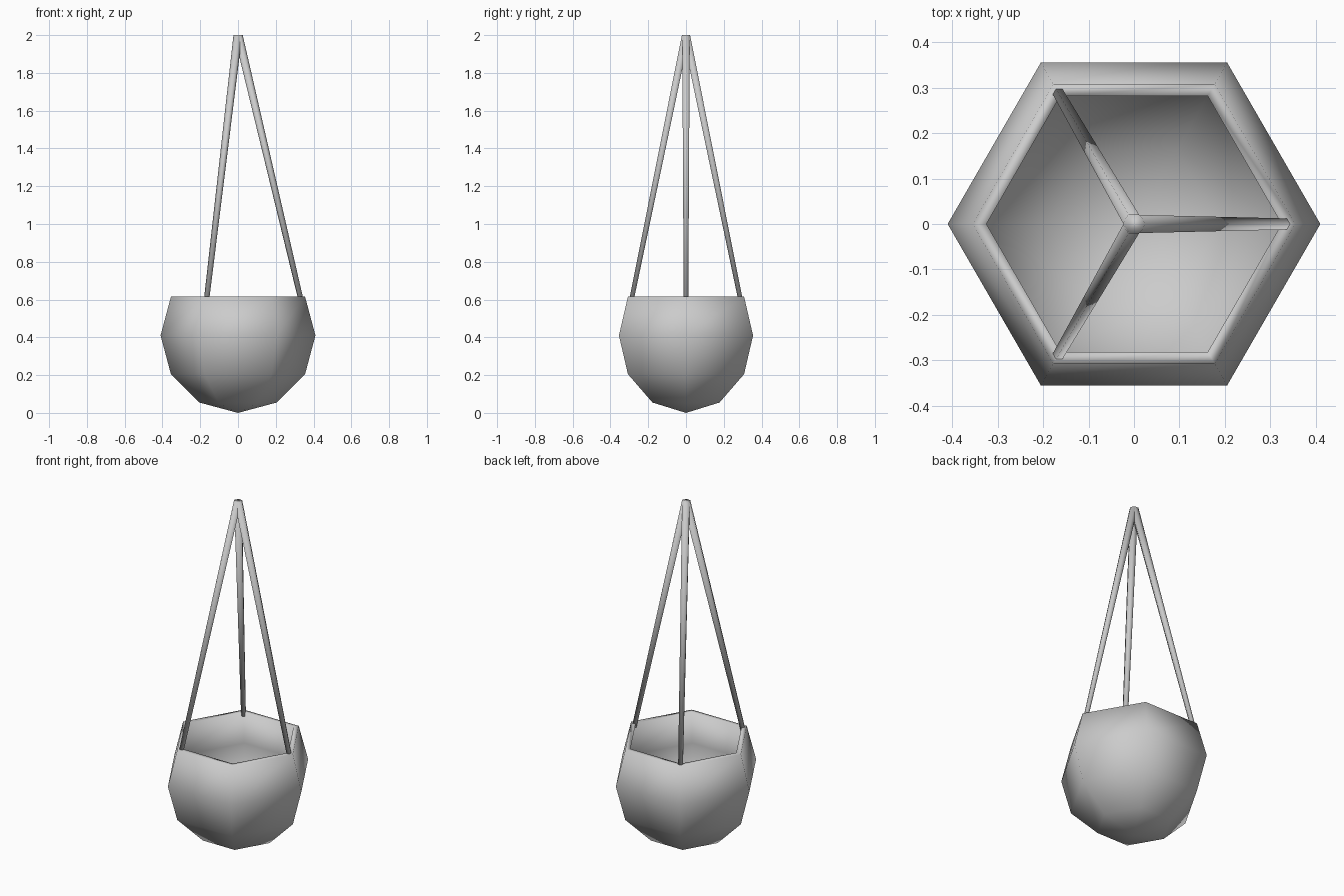
import bpy, bmesh
from math import sin, cos, pi, radians

if "Cube" in bpy.data.objects:
    bpy.data.objects.remove(bpy.data.objects["Cube"])

R, WALL, SIDES = 0.41, 0.035, 6


def make_object(name, bm):
    bmesh.ops.recalc_face_normals(bm, faces=bm.faces)
    for f in bm.faces:
        f.smooth = True
    mesh = bpy.data.meshes.new(name)
    bm.to_mesh(mesh)
    bm.free()
    ob = bpy.data.objects.new(name, mesh)
    bpy.context.collection.objects.link(ob)
    return ob


def ring(bm, cx, cy, z, r, sides=SIDES, turn=0.0):
    return [bm.verts.new((cx + r * cos(turn + 2 * pi * i / sides),
                          cy + r * sin(turn + 2 * pi * i / sides), z))
            for i in range(sides)]


def bridge(bm, a, b):
    n = len(a)
    for i in range(n):
        j = (i + 1) % n
        bm.faces.new((a[i], a[j], b[j], b[i]))


# Bowl: low-poly sphere with the top cap open, and an inner shell
bm = bmesh.new()
rings = []
for radius, order in ((R, (30, 60, 90, 120)), (R - WALL, (120, 90, 60, 30))):
    for deg in order:
        a = radians(deg)
        z = R - radius * cos(a)
        if deg == 120:
            z = R + R * 0.5          # level rim
        rings.append(ring(bm, 0, 0, z, radius * sin(a)))
for a, b in zip(rings, rings[1:]):
    bridge(bm, a, b)
for end, z in ((rings[0], 0.0), (rings[-1], WALL)):
    pole = bm.verts.new((0, 0, z))
    for i in range(SIDES):
        bm.faces.new((end[i], end[(i + 1) % SIDES], pole))
make_object("bowl", bm)

# Hanging cords: tapered rods from alternate rim corners to the apex
for k in range(3):
    t = 2 * pi * k / 3
    bm = bmesh.new()
    low = ring(bm, 0.335 * cos(t), 0.335 * sin(t), 0.59, 0.014, turn=t)
    top = ring(bm, 0.002 * cos(t), 0.002 * sin(t), 2.0, 0.023, turn=t)
    bridge(bm, low, top)
    bm.faces.new(low)
    bm.faces.new(top)
    make_object(f"hanging_cord_{k + 1}", bm)
